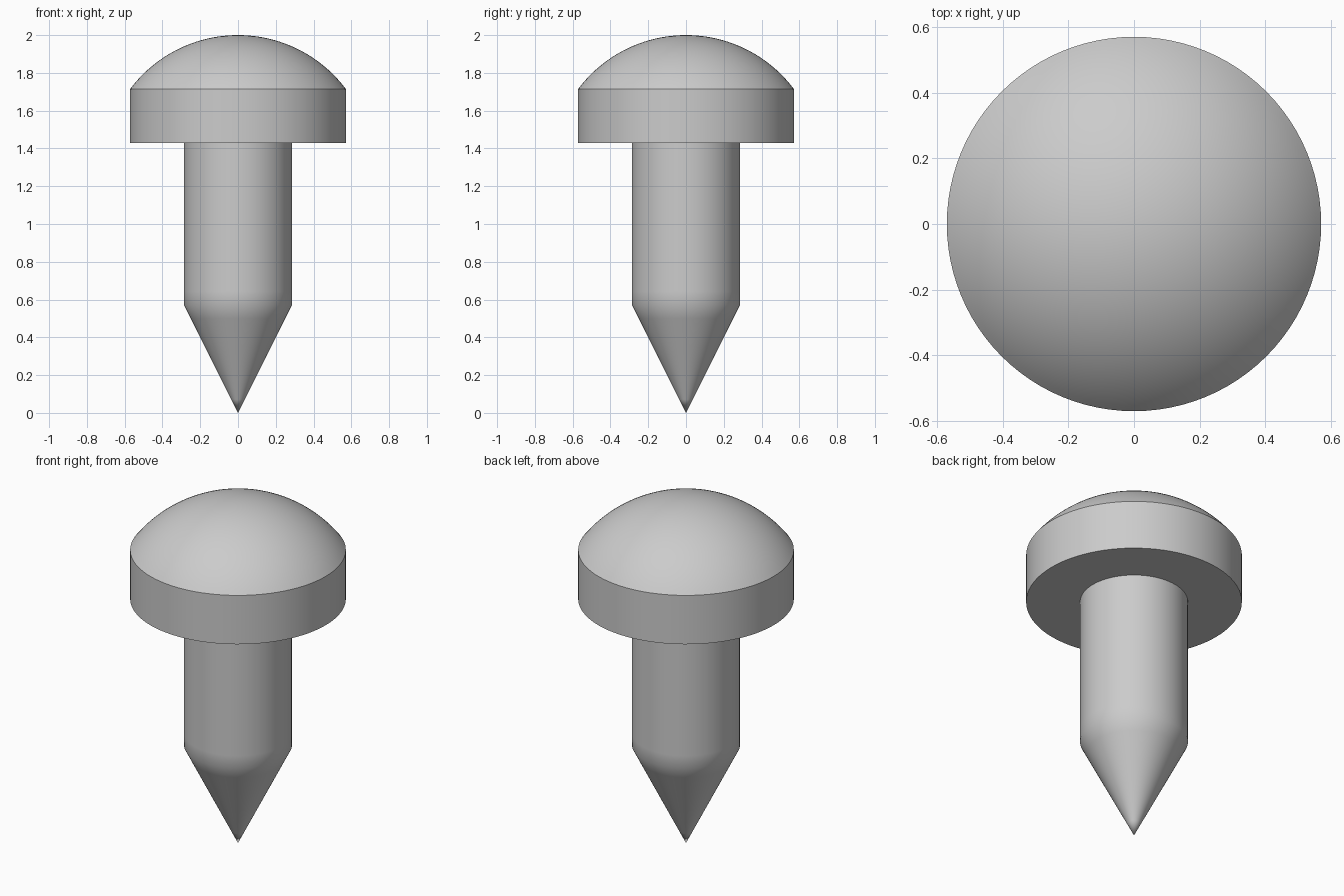
import bpy
import bmesh
import math

cube = bpy.data.objects.get("Cube")
if cube:
    bpy.data.objects.remove(cube, do_unlink=True)

SIDES = 96
UNIT = 2 / 7                      # shaft radius, also the module of every part
HEAD_RADIUS = 2 * UNIT
TIP_TOP = 2 * UNIT
HEAD_BOTTOM = 5 * UNIT
RIM_TOP = 6 * UNIT
TOP = 7 * UNIT

grey = bpy.data.materials.new("plain grey")
grey.use_nodes = True
colour = (0.6, 0.6, 0.6, 1)
grey.diffuse_color = colour
grey.node_tree.nodes["Principled BSDF"].inputs["Base Color"].default_value = colour


def lathe(name, profile):
    """Revolve (radius, height) points around the z axis into a smooth object."""
    bm = bmesh.new()
    verts = [bm.verts.new((r, 0, z)) for r, z in profile]
    edges = [bm.edges.new(pair) for pair in zip(verts, verts[1:])]
    bmesh.ops.spin(bm, geom=verts + edges, cent=(0, 0, 0), axis=(0, 0, 1),
                   angle=math.tau, steps=SIDES, use_merge=True)
    bmesh.ops.remove_doubles(bm, verts=bm.verts, dist=1e-5)
    bmesh.ops.recalc_face_normals(bm, faces=bm.faces)
    mesh = bpy.data.meshes.new(name)
    bm.to_mesh(mesh)
    bm.free()
    mesh.materials.append(grey)
    obj = bpy.data.objects.new(name, mesh)
    bpy.context.collection.objects.link(obj)
    bpy.ops.object.select_all(action='DESELECT')
    obj.select_set(True)
    bpy.context.view_layer.objects.active = obj
    bpy.ops.object.shade_smooth_by_angle(angle=math.radians(30))
    return obj


# Pointed shaft: cone rings, then cylinder rings, capped inside the head
cone = [(UNIT * i / 8, TIP_TOP * i / 8) for i in range(9)]
cylinder = [(UNIT, TIP_TOP + (HEAD_BOTTOM - TIP_TOP) * i / 12) for i in range(1, 13)]
lathe("pointed_shaft", cone + cylinder)

# Head: flat underside, straight rim and spherical cap
cap_height = TOP - RIM_TOP
cap_radius = (HEAD_RADIUS ** 2 + cap_height ** 2) / (2 * cap_height)
cap_angle = math.asin(HEAD_RADIUS / cap_radius)
dome = []
for i in range(24, -1, -1):
    a = cap_angle * i / 24
    dome.append((cap_radius * math.sin(a), TOP - cap_radius * (1 - math.cos(a))))
lathe("domed_head", [(0, HEAD_BOTTOM), (HEAD_RADIUS, HEAD_BOTTOM)] + dome)
